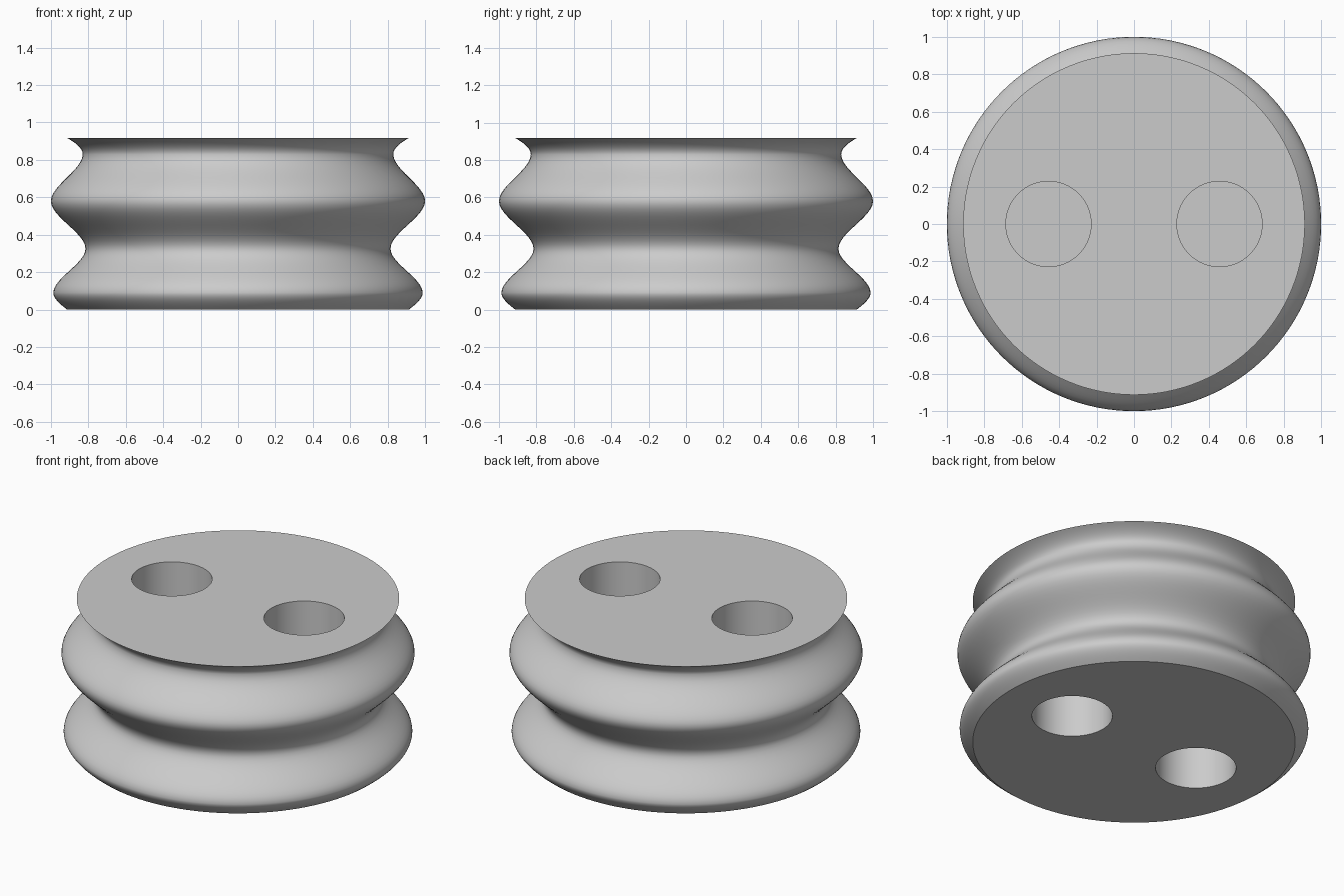
import bpy, bmesh, math

if "Cube" in bpy.data.objects:
    bpy.data.objects.remove(bpy.data.objects["Cube"])

SEG = 128            # sides around the body
TOP = 0.917          # overall height
HOLE_R, HOLE_X, HOLE_DEPTH = 0.228, 0.457, 0.366

grey = bpy.data.materials.new("light_grey")
grey.diffuse_color = (0.6, 0.6, 0.6, 1)
grey.use_nodes = True
grey.node_tree.nodes["Principled BSDF"].inputs["Base Color"].default_value = grey.diffuse_color

# Body outline: radius, height, slope (radius change per height)
KEYS = [(0.913, 0.0, 1.3), (0.987, 0.09, 0), (0.815, 0.325, 0),
        (1.0, 0.58, 0), (0.83, 0.83, 0), (0.913, TOP, 1.8)]


def outline(steps=12):
    """Smooth curve through the key points."""
    pts = []
    for (r0, z0, s0), (r1, z1, s1) in zip(KEYS, KEYS[1:]):
        h = z1 - z0
        for i in range(steps):
            t = i / steps
            r = ((2*t**3 - 3*t**2 + 1) * r0 + (t**3 - 2*t**2 + t) * h * s0
                 + (3*t**2 - 2*t**3) * r1 + (t**3 - t**2) * h * s1)
            pts.append((r, z0 + t * h))
    return pts + [KEYS[-1][:2]]


def lathe(name, pts, seg, cx=0.0):
    """Closed solid of revolution with flat end caps."""
    bm = bmesh.new()
    rings = [[bm.verts.new((cx + r * math.cos(2 * math.pi * k / seg),
                            r * math.sin(2 * math.pi * k / seg), z))
              for k in range(seg)] for r, z in pts]
    for a, b in zip(rings, rings[1:]):
        for k in range(seg):
            n = (k + 1) % seg
            bm.faces.new((a[k], a[n], b[n], b[k]))
    bm.faces.new(rings[0][::-1])
    bm.faces.new(rings[-1])
    me = bpy.data.meshes.new(name)
    bm.to_mesh(me)
    bm.free()
    me.materials.append(grey)
    ob = bpy.data.objects.new(name, me)
    bpy.context.collection.objects.link(ob)
    return ob


# Grooved round body
body = lathe("grooved_body", outline(), SEG)
bpy.context.view_layer.objects.active = body
body.select_set(True)

# Two blind round holes in the top and two in the bottom
for x in (-HOLE_X, HOLE_X):
    for z0, z1 in ((-0.1, HOLE_DEPTH), (TOP - HOLE_DEPTH, TOP + 0.1)):
        cutter = lathe("hole_cutter", [(HOLE_R, z0), (HOLE_R, z1)], 64, x)
        cutter.hide_render = True
        mod = body.modifiers.new("hole", 'BOOLEAN')
        mod.operation = 'DIFFERENCE'
        mod.solver = 'EXACT'
        mod.object = cutter
        bpy.ops.object.modifier_apply(modifier=mod.name)
        bpy.data.objects.remove(cutter, do_unlink=True)

bpy.ops.object.shade_smooth_by_angle(angle=math.radians(35))
